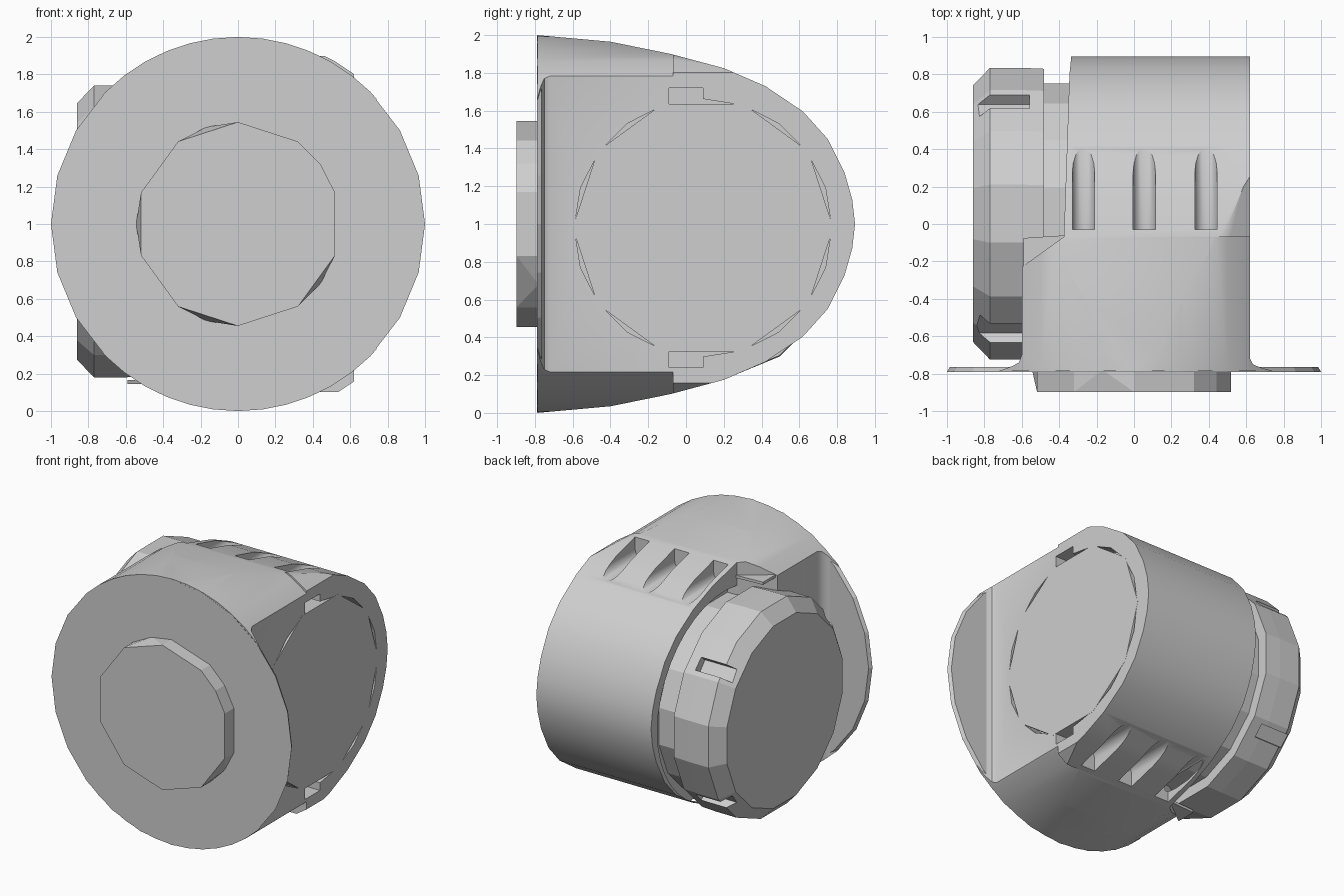
import bpy, bmesh, math
from mathutils import Vector

if "Cube" in bpy.data.objects:
    bpy.data.objects.remove(bpy.data.objects["Cube"], do_unlink=True)

SHADE = (0.62, 0.62, 0.62, 1)
grey = bpy.data.materials.new("plain_grey")
grey.use_nodes = True
grey.diffuse_color = SHADE
grey.node_tree.nodes["Principled BSDF"].inputs["Base Color"].default_value = SHADE


def finish(name, bm):
    bmesh.ops.recalc_face_normals(bm, faces=bm.faces)
    mesh = bpy.data.meshes.new(name)
    bm.to_mesh(mesh)
    bm.free()
    mesh.materials.append(grey)
    obj = bpy.data.objects.new(name, mesh)
    bpy.context.collection.objects.link(obj)
    return obj


def place(p, axis, d):
    a, b = p
    return {"x": (d, a, b), "y": (a, d, b), "z": (a, b, d)}[axis]


def prism(name, pts, axis, lo, hi):
    """Extrude a closed outline along one axis."""
    bm = bmesh.new()
    rings = [[bm.verts.new(place(p, axis, d)) for p in pts] for d in (lo, hi)]
    bm.faces.new(rings[0])
    bm.faces.new(rings[1])
    n = len(pts)
    for i in range(n):
        j = (i + 1) % n
        bm.faces.new((rings[0][i], rings[0][j], rings[1][j], rings[1][i]))
    return finish(name, bm)


def hull(name, points):
    """Convex solid through a set of points."""
    bm = bmesh.new()
    for p in points:
        bm.verts.new(p)
    bmesh.ops.convex_hull(bm, input=bm.verts)
    bmesh.ops.dissolve_limit(bm, angle_limit=0.02, verts=bm.verts, edges=bm.edges)
    return finish(name, bm)


def arc(r, angles, centre=(0, 1)):
    return [(centre[0] + r * math.cos(math.radians(a)),
             centre[1] + r * math.sin(math.radians(a))) for a in angles]


def circle(r, n, centre=(0, 1), turn=0):
    return arc(r, [turn + 360 * i / n for i in range(n)], centre)


def rect(a0, a1, b0, b1):
    return [(a0, b0), (a1, b0), (a1, b1), (a0, b1)]


def boolean(obj, cutter, operation="DIFFERENCE"):
    mod = obj.modifiers.new("cut", "BOOLEAN")
    mod.operation = operation
    mod.solver = "EXACT"
    mod.object = cutter
    bpy.context.view_layer.objects.active = obj
    bpy.ops.object.modifier_apply(modifier=mod.name)
    bpy.data.objects.remove(cutter, do_unlink=True)


def smooth(obj, degrees):
    bpy.ops.object.select_all(action="DESELECT")
    obj.select_set(True)
    bpy.context.view_layer.objects.active = obj
    bpy.ops.object.shade_smooth_by_angle(angle=math.radians(degrees))


# Domed side profile, symmetrical about mid height
half = [(-0.79, 1.0), (-0.4, 0.965), (-0.08, 0.9), (0.2, 0.825), (0.42, 0.73), (0.62, 0.595),
        (0.75, 0.45), (0.84, 0.27), (0.88, 0.13)]
dome = [(y, 1 + h) for y, h in half] + [(0.895, 1)] + [(y, 1 - h) for y, h in reversed(half)]
DIAL = (0.09, 0.98)
CAP = (0.055, 0.96)


def housing(name, plan, radius, centre_z):
    obj = prism(name, plan, "z", -0.1, 2.1)
    boolean(obj, prism("dome_cutter", dome, "x", -1.2, 1.2), "INTERSECT")
    boolean(obj, prism("round_cutter", circle(radius, 48, (0, centre_z)), "y", -1, 1.2), "INTERSECT")
    # Dial recess and the two latch notches on the left side
    boolean(obj, prism("dial_cutter", circle(0.682, 20, DIAL), "x", 0.5, 0.8))
    for s in (-1, 1):
        z = DIAL[1] + s * 0.68
        boolean(obj, prism("notch_cutter", rect(-0.09, 0.09, z - 0.06, z + 0.06), "x", 0.5, 0.8))
    return obj


# Front housing, flaring into the flange
front = housing("front_housing", [
    (-0.72, -0.785), (-0.65, -0.76), (-0.615, -0.74), (-0.6, -0.7), (-0.6, -0.23), (-0.37, -0.065),
    (0.62, -0.065), (0.62, -0.72), (0.635, -0.75), (0.67, -0.765), (0.74, -0.785)], 1.0, 1.0)
smooth(front, 40)

# Rear housing with three finger grooves above and below
rear = housing("rear_housing", [
    (-0.375, -0.07), (0.62, -0.07), (0.62, 0.95), (-0.33, 0.95), (-0.345, 0.8)], 1.03, 0.98)
for s in (-1, 1):
    for x in (-0.27, 0.055, 0.385):
        bottom = [(x + 0.06 * math.cos(a), 1 + s * (0.795 - 0.06 * math.sin(a)))
                  for a in (math.pi * i / 8 for i in range(9))]
        u_shape = [(x + 0.06, 1 + s * 1.05)] + bottom + [(x - 0.06, 1 + s * 1.05)]
        boolean(rear, prism("groove_cutter", u_shape, "y", -0.03, 0.5))
# Shallow recess around the neck
boolean(rear, prism("neck_cutter", circle(0.775, 40, CAP), "x", -0.5, -0.3))
smooth(rear, 30)

# Dial set flush in its recess
prism("side_dial", circle(0.69, 10, DIAL), "x", 0.48, 0.621)

# Front flange disc
hull("front_flange",
     [place(p, "y", -0.79) for p in circle(1.0, 24)] +
     [place(p, "y", -0.765) for p in circle(0.985, 24)])

# Front knob: faceted face over a slightly rounder base
face_angles = list(range(-162, 180, 36)) + [36]
base_angles = face_angles + [180, 108, -108, -36]
hull("front_knob",
     [place(p, "y", -0.898) for p in arc(0.545, face_angles)] +
     [place(p, "y", -0.78) for p in arc(0.545, base_angles)])

# Neck and side cap
prism("cap_neck", circle(0.71, 16, CAP, 11.25), "x", -0.52, -0.25)
cap_rings = [(-0.86, 0.7), (-0.77, 0.795), (-0.6, 0.795), (-0.48, 0.79)]
cap = hull("side_cap", [place(p, "x", x) for x, r in cap_rings for p in circle(r, 16, CAP, 11.25)])
for angle, width in ((40, 0.05), (145, 0.085), (215, 0.085), (320, 0.05)):
    a = math.radians(angle)
    out = Vector((math.cos(a), math.sin(a)))
    side = Vector((-out.y, out.x)) * width
    near, far = Vector(CAP) + out * 0.72, Vector(CAP) + out * 0.9
    slot = [near - side, far - side, far + side, near + side]
    boolean(cap, prism("slot_cutter", slot, "x", -0.87, -0.56))

# Thin corner lips beside the cap
for label, z in (("upper", 1.785), ("lower", 0.145)):
    prism(label + "_corner_lip", [(-0.59, -0.23), (-0.36, -0.06), (-0.59, -0.075)], "z", z, z + 0.02)
